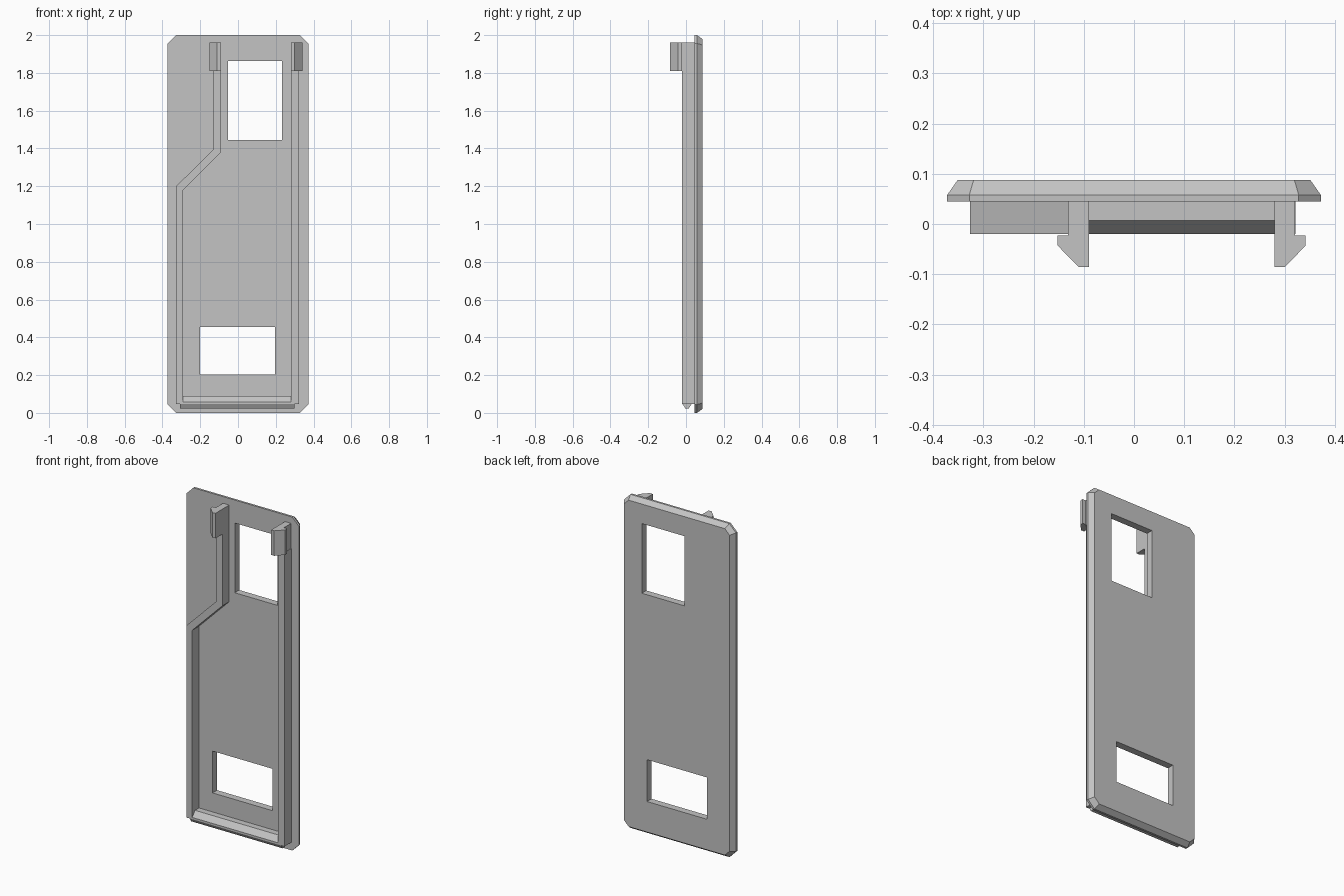
import bpy, bmesh
from mathutils import Vector

cube = bpy.data.objects.get("Cube")
if cube:
    bpy.data.objects.remove(cube, do_unlink=True)

grey = bpy.data.materials.new("light_grey")
grey.use_nodes = True
COLOUR = (0.55, 0.55, 0.55, 1)
grey.diffuse_color = COLOUR
grey.node_tree.nodes["Principled BSDF"].inputs["Base Color"].default_value = COLOUR


def loft(name, rings):
    """Closed solid through a list of matching rings of points."""
    bm = bmesh.new()
    loops = [[bm.verts.new(p) for p in ring] for ring in rings]
    n = len(loops[0])
    for a, b in zip(loops, loops[1:]):
        for i in range(n):
            j = (i + 1) % n
            bm.faces.new((a[i], a[j], b[j], b[i]))
    bm.faces.new(loops[0][::-1])
    bm.faces.new(loops[-1])
    bmesh.ops.recalc_face_normals(bm, faces=bm.faces)
    mesh = bpy.data.meshes.new(name)
    bm.to_mesh(mesh)
    bm.free()
    mesh.materials.append(grey)
    obj = bpy.data.objects.new(name, mesh)
    bpy.context.collection.objects.link(obj)
    return obj


def prism(name, profile, axis, start, end):
    """Extrude a 2D profile along the x, y or z axis."""
    def place(p, t):
        q = list(p)
        q.insert("xyz".index(axis), t)
        return Vector(q)
    return loft(name, [[place(p, t) for p in profile] for t in (start, end)])


def rectangle(x0, x1, z0, z1):
    return [(x0, z0), (x1, z0), (x1, z1), (x0, z1)]


# Back plate: clipped corners, bevelled rear rim
def plate_ring(y, inset):
    w, h = 0.372 - inset, 1 - inset
    c = 0.044 - inset * 0.586
    outline = [(w - c, -h), (w, c - h), (w, h - c), (w - c, h),
               (c - w, h), (-w, h - c), (-w, c - h), (c - w, -h)]
    return [(x, y, z + 1) for x, z in outline]


plate = loft("back_plate", [plate_ring(0.045, 0), plate_ring(0.058, 0),
                            plate_ring(0.088, 0.021)])

# Two rectangular windows through the plate
windows = {"upper_window_cutter": (-0.053, 0.232, 1.444, 1.862),
           "lower_window_cutter": (-0.2, 0.197, 0.204, 0.455)}
bpy.context.view_layer.objects.active = plate
for name, size in windows.items():
    cutter = prism(name, rectangle(*size), "y", -0.2, 0.3)
    cutter.hide_render = True
    mod = plate.modifiers.new(name, "BOOLEAN")
    mod.operation = "DIFFERENCE"
    mod.solver = "EXACT"
    mod.object = cutter
    bpy.ops.object.modifier_apply(modifier=name)
    bpy.data.objects.remove(cutter, do_unlink=True)

# Side rails: one stepped, one straight
BACK, FRONT, CLIP_BASE, CLIP_TOP = 0.045, -0.02, 1.81, 1.96
stepped = [(-0.327, 0.047), (-0.327, 1.2), (-0.131, 1.395), (-0.131, CLIP_BASE),
           (-0.09, CLIP_BASE), (-0.09, 1.38), (-0.29, 1.18), (-0.29, 0.047)]
prism("right_stepped_rail", stepped, "y", FRONT, BACK)
prism("left_straight_rail", rectangle(0.28, 0.322, 0.047, CLIP_BASE), "y", FRONT, BACK)

# Bottom sill with sloped top, and the snap ridge below it
sill = [(BACK, 0.047), (FRONT, 0.047), (FRONT, 0.058), (0.007, 0.09), (BACK, 0.09)]
prism("bottom_sill", sill, "x", -0.29, 0.28)
ridge = [(-0.018, 0.047), (-0.004, 0.024), (0.015, 0.024), (0.03, 0.047)]
prism("bottom_snap_ridge", ridge, "x", -0.308, 0.3)

# Snap clips: barbed hooks pointing outward
hook = [(0, BACK), (0, -0.086), (0.02, -0.086), (0.062, -0.043),
        (0.062, -0.023), (0.041, -0.023), (0.041, BACK)]
for name, inner, side in (("left_clip", 0.28, 1), ("right_clip", -0.09, -1)):
    prism(name, [(inner + side * x, y) for x, y in hook], "z", CLIP_BASE, CLIP_TOP)
